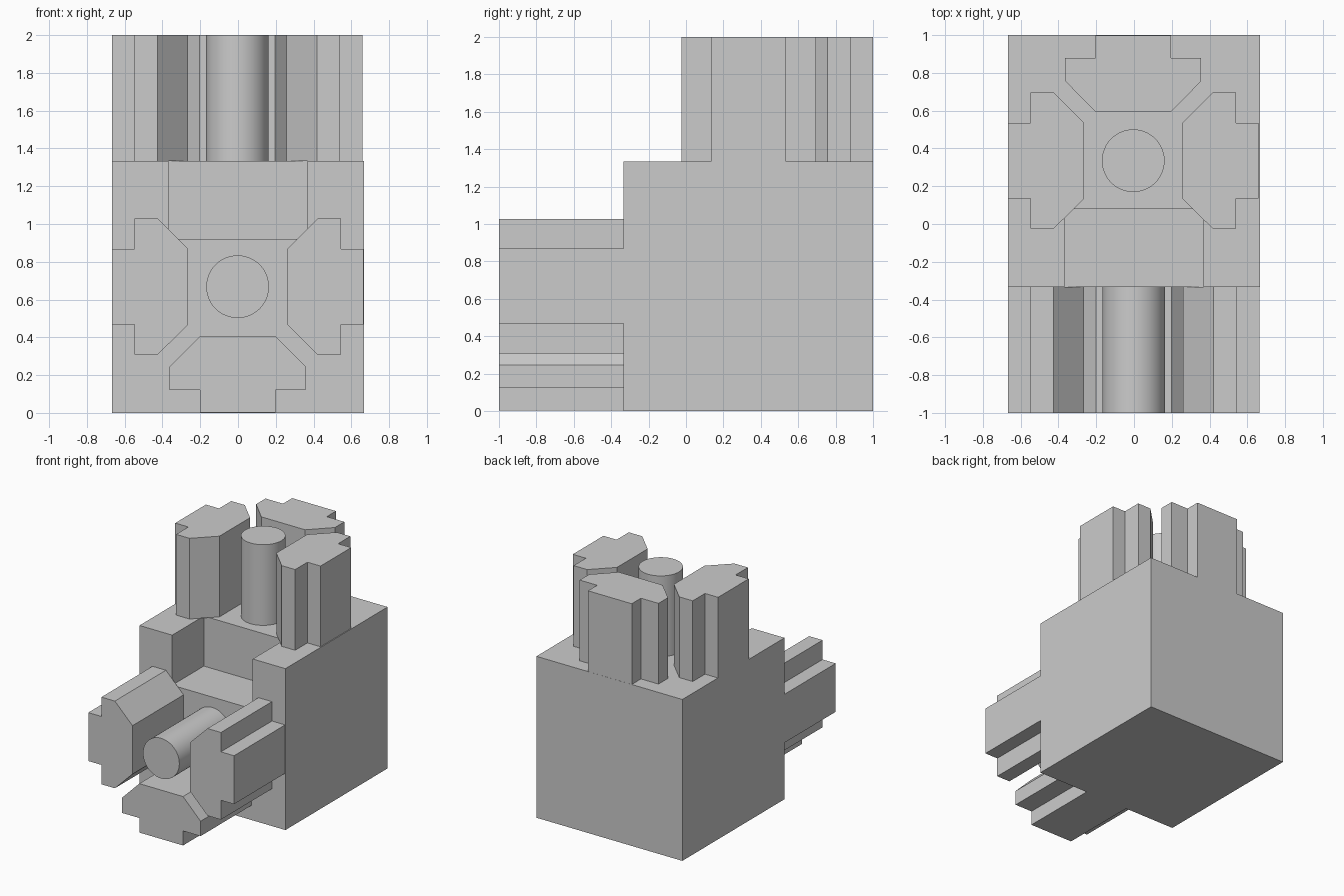
import bpy, bmesh, math
from mathutils import Matrix, Vector

if "Cube" in bpy.data.objects:
    bpy.data.objects.remove(bpy.data.objects["Cube"])

grey = bpy.data.materials.new("plain_grey")
grey.use_nodes = True
COLOUR = (0.6, 0.6, 0.6, 1)
grey.diffuse_color = COLOUR
grey.node_tree.nodes["Principled BSDF"].inputs["Base Color"].default_value = COLOUR

LENGTH = 2 / 3       # length of the prongs and pins
BODY = 4 / 3         # edge of the cubic body


def add_object(name, bm, matrix=Matrix()):
    bmesh.ops.recalc_face_normals(bm, faces=bm.faces)
    mesh = bpy.data.meshes.new(name)
    bm.to_mesh(mesh)
    bm.free()
    mesh.materials.append(grey)
    obj = bpy.data.objects.new(name, mesh)
    obj.matrix_world = matrix
    bpy.context.collection.objects.link(obj)
    return obj


def box(name, low, high):
    bm = bmesh.new()
    bmesh.ops.create_cube(bm, size=1)
    low, high = Vector(low), Vector(high)
    for v in bm.verts:
        v.co = (low + high) / 2 + v.co * (high - low)
    return add_object(name, bm)


def prong(name, half, degrees, matrix):
    """Stepped, chamfered profile on the -y side, turned about z and extruded."""
    side = [(0.2, 0), (0.2, 0.12), (0.36, 0.12), (0.36, 0.243), (0.2, 0.404)]
    outline = side + [(-u, v) for u, v in reversed(side)]
    turn = Matrix.Rotation(math.radians(degrees), 3, "Z")
    bm = bmesh.new()
    face = bm.faces.new([bm.verts.new(turn @ Vector((u, v - half, 0))) for u, v in outline])
    new = bmesh.ops.extrude_face_region(bm, geom=[face])["geom"]
    for v in new:
        if isinstance(v, bmesh.types.BMVert):
            v.co.z += LENGTH
    add_object(name, bm, matrix)


def pin(name, matrix):
    bm = bmesh.new()
    bmesh.ops.create_cone(bm, cap_ends=True, segments=48, radius1=0.166, radius2=0.166,
                          depth=LENGTH, matrix=Matrix.Translation((0, 0, LENGTH / 2)))
    for f in bm.faces:
        f.smooth = len(f.verts) == 4
    for e in bm.edges:
        e.smooth = all(len(f.verts) == 4 for f in e.link_faces)
    add_object(name, bm, matrix)


# Body with a square notch in its upper front edge
body = box("body", (-BODY / 2, -1 / 3, 0), (BODY / 2, 1, BODY))
cutter = box("notch_cutter", (-0.368, -0.6, 0.92), (0.368, 0.08, 1.6))
notch = body.modifiers.new("notch", "BOOLEAN")
notch.operation = "DIFFERENCE"
notch.solver = "EXACT"
notch.object = cutter
bpy.context.view_layer.objects.active = body
bpy.ops.object.modifier_apply(modifier="notch")
bpy.data.objects.remove(cutter)

# Two connectors: a pin ringed by three prongs, open towards the notch
top = Matrix.Translation((-0.004, 0.335, BODY))
front = Matrix.Translation((-0.002, -1 / 3, 0.668)) @ Matrix.Rotation(math.pi / 2, 4, "X")
for label, matrix, half, third in (("top", top, 0.664, ("back", 180)),
                                   ("front", front, 0.666, ("lower", 0))):
    pin(label + "_pin", matrix)
    for where, degrees in (("left", 90), ("right", 270), third):
        prong(f"{label}_{where}_prong", half, degrees, matrix)
